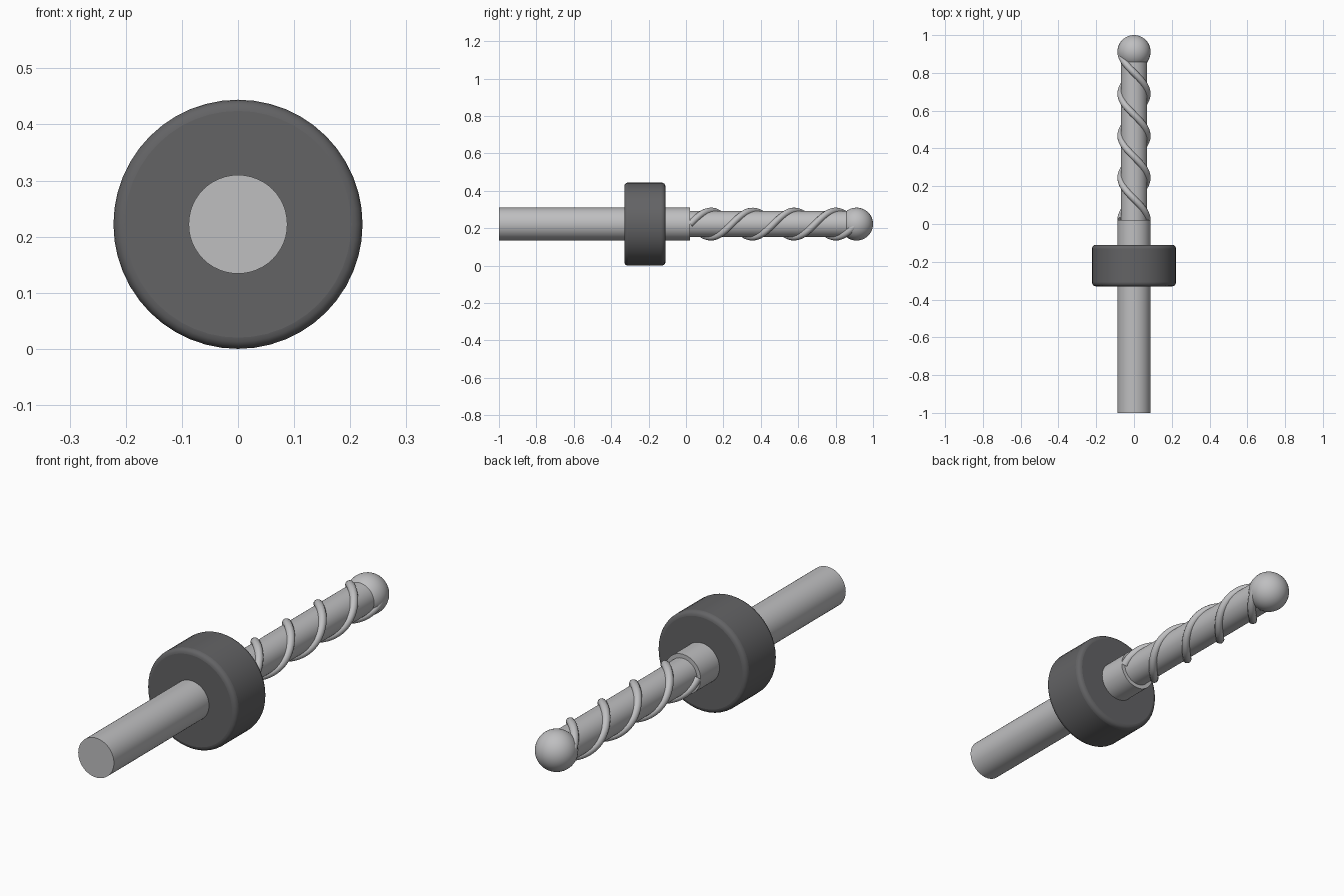
import bpy
import math

if "Cube" in bpy.data.objects:
    bpy.data.objects.remove(bpy.data.objects["Cube"], do_unlink=True)

AXIS_Z = 0.222
SHANK_R = 0.088
CORE_R = 0.07
STEP_Y = 0.022
TIP_Y = 1 - SHANK_R


def material(name, color):
    mat = bpy.data.materials.new(name)
    mat.use_nodes = True
    mat.diffuse_color = color
    mat.node_tree.nodes["Principled BSDF"].inputs["Base Color"].default_value = color
    return mat


steel = material("steel grey", (0.52, 0.52, 0.53, 1))
dark = material("dark grey", (0.125, 0.125, 0.13, 1))


def finish(name, mat):
    obj = bpy.context.object
    obj.name = name
    obj.data.materials.append(mat)
    bpy.ops.object.shade_smooth_by_angle(angle=math.radians(40))
    return obj


def rod(name, radius, y0, y1, mat, sides=48):
    bpy.ops.mesh.primitive_cylinder_add(
        vertices=sides, radius=radius, depth=y1 - y0,
        location=(0, (y0 + y1) / 2, AXIS_Z), rotation=(math.pi / 2, 0, 0))
    return finish(name, mat)


# Straight parts along the axis
rod("shank", SHANK_R, -1, STEP_Y, steel)
rod("core", CORE_R, STEP_Y - 0.01, TIP_Y, steel)

# Depth collar with rounded rims
collar = rod("collar", AXIS_Z, -0.33, -0.11, dark)
bevel = collar.modifiers.new("rounded rims", "BEVEL")
bevel.width = 0.02
bevel.segments = 4
bevel.limit_method = "ANGLE"
bevel.angle_limit = math.radians(40)

# Ball tip
bpy.ops.mesh.primitive_uv_sphere_add(
    segments=48, ring_count=24, radius=SHANK_R,
    location=(0, TIP_Y, AXIS_Z), rotation=(math.pi / 2, 0, 0))
finish("ball_tip", steel)


# Two raised spiral flutes, two turns each, half a turn apart
def flute(name, phase, turns=2, steps=128):
    curve = bpy.data.curves.new(name, "CURVE")
    curve.dimensions = "3D"
    curve.bevel_depth = 0.018
    curve.bevel_resolution = 4
    curve.use_fill_caps = True
    spline = curve.splines.new("POLY")
    spline.points.add(steps)
    for i, point in enumerate(spline.points):
        t = i / steps
        a = phase + t * turns * math.tau
        point.co = (CORE_R * math.cos(a), STEP_Y + t * (TIP_Y - STEP_Y),
                    AXIS_Z + CORE_R * math.sin(a), 1)
    obj = bpy.data.objects.new(name, curve)
    bpy.context.collection.objects.link(obj)
    bpy.ops.object.select_all(action="DESELECT")
    obj.select_set(True)
    bpy.context.view_layer.objects.active = obj
    bpy.ops.object.convert(target="MESH")
    finish(name, steel)


flute("spiral_flute_left", 0)
flute("spiral_flute_right", math.pi)
